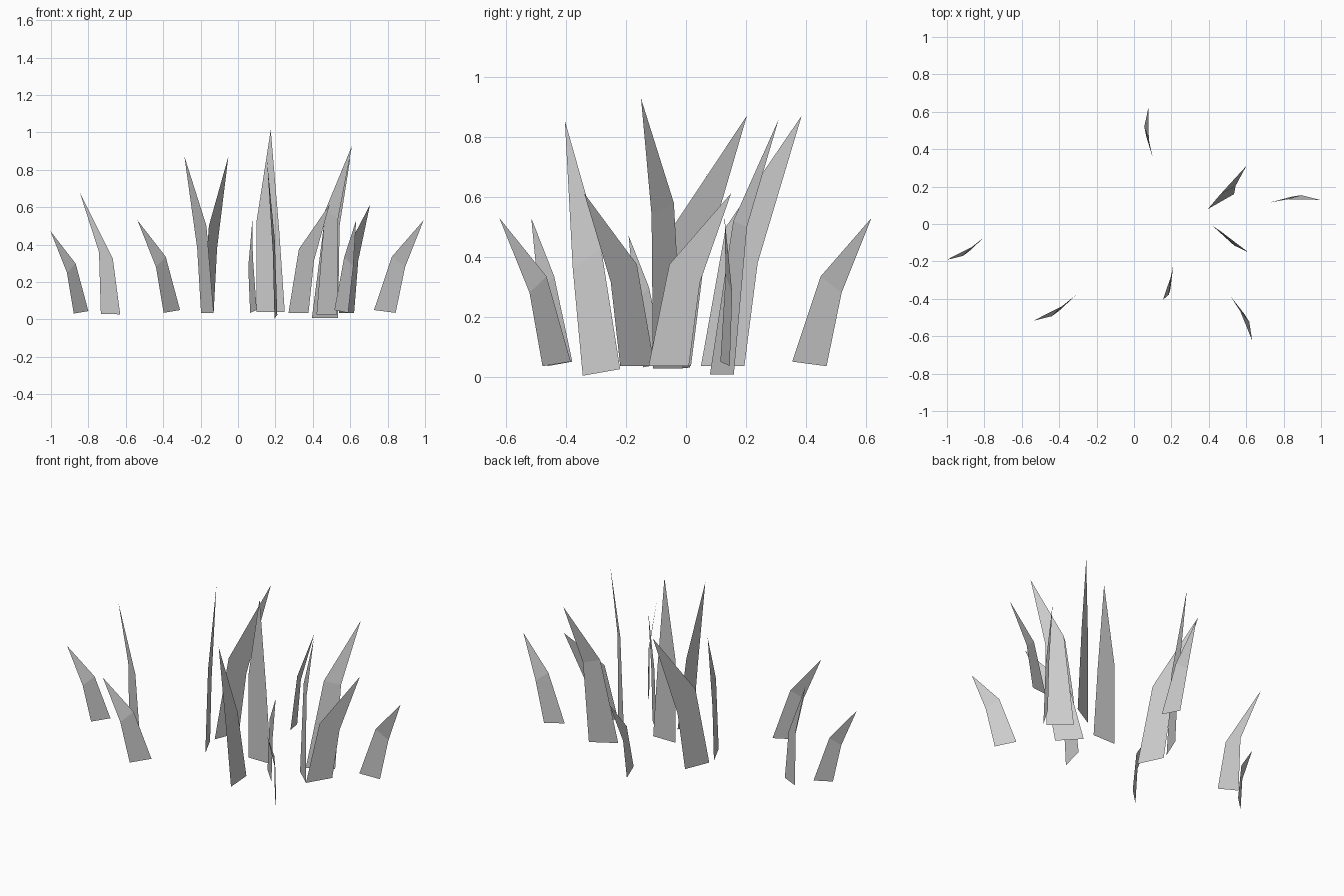
import bpy
from math import radians
from mathutils import Matrix, Vector

# Blade shapes: base inner, base outer, middle outer, tip, middle inner
# (along the blade's heading, sideways to the left, height)
SHAPES = {
    "short": [(0, 0, .05), (.12, 0, .035), (.171, -.005, .28), (.26, -.055, .53), (.097, -.008, .335)],
    "leaning": [(0, 0, .035), (.157, 0, .035), (.2, 0, .315), (.322, 0, .613), (.081, 0, .375)],
    "high_leaning": [(0, 0, .035), (.157, 0, .035), (.205, 0, .38), (.364, 0, .872), (.09, 0, .5)],
    "medium": [(0, 0, .027), (.116, 0, .03), (.127, 0, .36), (.241, 0, .675), (.044, 0, .325)],
    "upright": [(0, 0, .04), (.15, 0, .04), (.12, 0, .48), (.075, 0, 1.013), (0, 0, .53)],
    "broad": [(0, 0, .027), (.149, 0, .027), (.156, 0, .54), (.235, .024, .93), (.054, .008, .58)],
    "narrow": [(0, 0, .025), (.126, 0, .003), (.16, -.005, .36), (.19, -.033, .855), (.065, -.006, .43)],
    "curved": [(0, 0, .007), (.161, 0, .007), (.19, .034, .5), (.292, .098, .86), (.096, .035, .52)],
}

# Placement: shape, x, y, heading in degrees, scale
BLADES = [
    ("short", -.80, -.07, 223, .89),
    ("short", -.31, -.38, 223, 1),
    ("short", .10, .355, 107, 1),
    ("short", .727, .115, 15, 1),
    ("short", .515, -.385, -52, 1),
    ("leaning", .54, -.125, 59, 1),
    ("leaning", .27, -.105, -47, 1),
    ("high_leaning", -.13, -.125, 115.5, 1),
    ("high_leaning", -.19, .05, 67.6, 1),
    ("medium", -.63, -.04, 153, 1),
    ("upright", .10, -.045, 0, 1),
    ("broad", .42, -.01, -42.3, 1),
    ("narrow", .21, -.22, -96.8, 1),
    ("curved", .395, .08, 29.7, 1),
]

# Each blade is a flat lower quad with a pointed upper triangle
for shape, x, y, heading, scale in BLADES:
    place = (Matrix.Translation((x, y, 0)) @ Matrix.Rotation(radians(heading), 4, 'Z')
             @ Matrix.Scale(scale, 4))
    verts = [place @ Vector(p) for p in SHAPES[shape]]
    mesh = bpy.data.meshes.new(shape + "_grass_blade")
    mesh.from_pydata(verts, [], [(0, 1, 2, 4), (4, 2, 3)])
    bpy.context.collection.objects.link(bpy.data.objects.new(shape + "_grass_blade", mesh))
